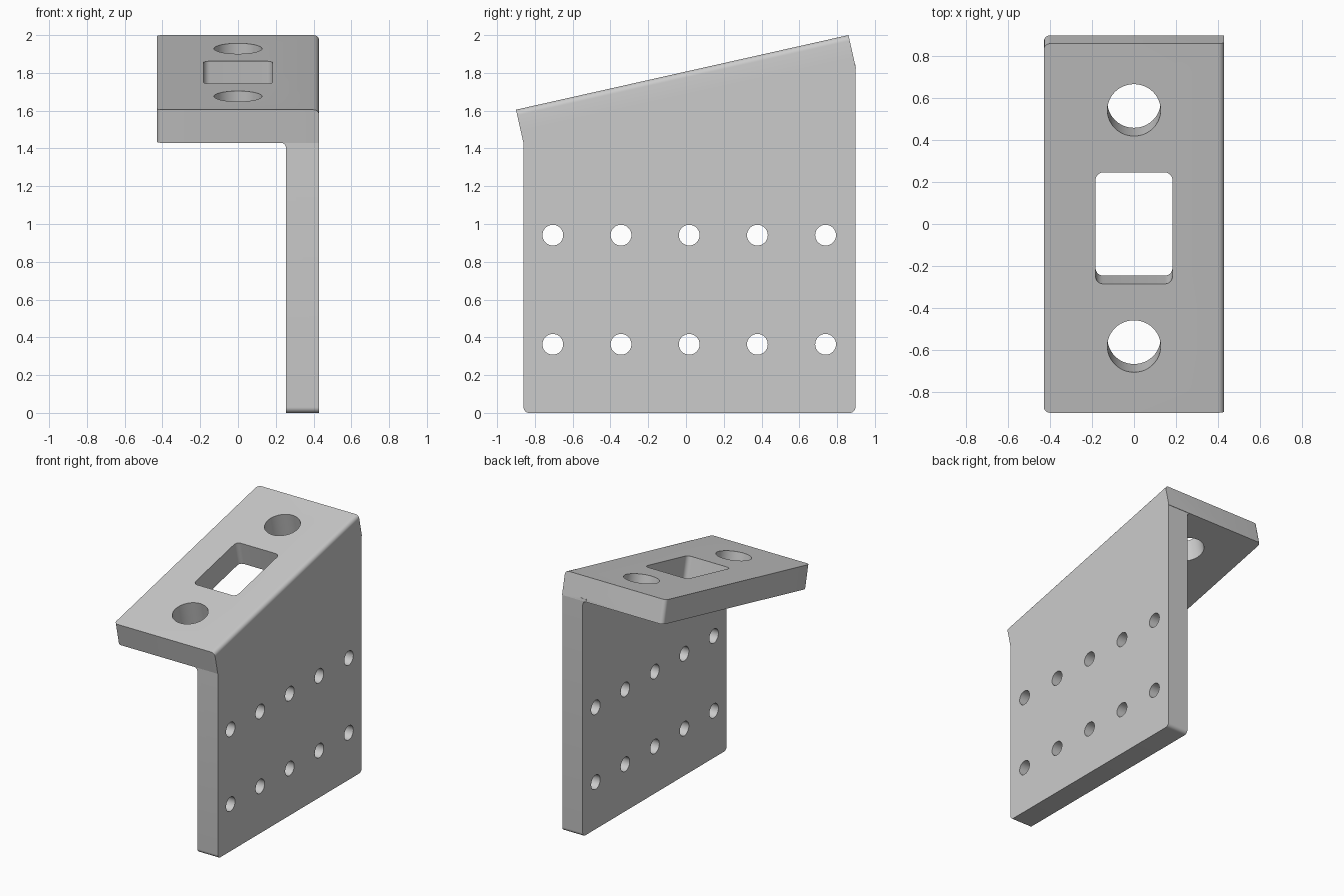
import bpy
import bmesh
from math import atan2, pi, tan
from mathutils import Matrix, Vector

old = bpy.data.objects.get("Cube")
if old:
    bpy.data.objects.remove(old)

HALF_W, THICK, FILLET = 0.43, 0.18, 0.03
SLOPE = atan2(0.395, 1.76)
INNER_X = HALF_W - 0.175
# Frame of the sloping plate: origin at the middle of its top face
TILT = Matrix.Translation((0, -0.02, 1.8025)) @ Matrix.Rotation(SLOPE, 4, 'X')

grey = bpy.data.materials.new("Grey metal")
grey.use_nodes = True
COLOUR = (0.6, 0.6, 0.6, 1)
grey.diffuse_color = COLOUR
grey.node_tree.nodes["Principled BSDF"].inputs["Base Color"].default_value = COLOUR


def rounded(corners, steps=6):
    """Outline from (u, v, radius) corners, with arcs where radius > 0."""
    out = []
    for i, (u, v, r) in enumerate(corners):
        p = Vector((u, v))
        if not r:
            out.append(p)
            continue
        a = (Vector(corners[i - 1][:2]) - p).normalized()
        b = (Vector(corners[(i + 1) % len(corners)][:2]) - p).normalized()
        reach = r / tan(a.angle(b) / 2)
        centre = p + (a + b).normalized() * (reach ** 2 + r ** 2) ** 0.5
        start = (p + a * reach - centre).normalized()
        end = (p + b * reach - centre).normalized()
        for k in range(steps + 1):
            out.append(centre + start.slerp(end, k / steps) * r)
    return out


def prism(name, points, vector, matrix=None, round_edge=None):
    """Extrude a flat outline along a vector, optionally rounding chosen edges."""
    bm = bmesh.new()
    face = bm.faces.new([bm.verts.new(p) for p in points])
    new = bmesh.ops.extrude_face_region(bm, geom=[face], use_keep_orig=True)["geom"]
    bmesh.ops.translate(bm, vec=vector,
                        verts=[g for g in new if isinstance(g, bmesh.types.BMVert)])
    bmesh.ops.recalc_face_normals(bm, faces=bm.faces)
    if round_edge:
        edges = [e for e in bm.edges if all(round_edge(v.co) for v in e.verts)]
        bmesh.ops.bevel(bm, geom=edges, offset=FILLET, segments=6,
                        profile=0.5, affect='EDGES')
    if matrix:
        bm.transform(matrix)
    mesh = bpy.data.meshes.new(name)
    bm.to_mesh(mesh)
    bm.free()
    mesh.materials.append(grey)
    obj = bpy.data.objects.new(name, mesh)
    bpy.context.collection.objects.link(obj)
    return obj


def combine(target, tool, operation):
    """Apply a boolean and remove the tool object."""
    mod = target.modifiers.new(operation, 'BOOLEAN')
    mod.operation, mod.solver, mod.object = operation, 'EXACT', tool
    bpy.context.view_layer.objects.active = target
    bpy.ops.object.modifier_apply(modifier=mod.name)
    bpy.data.objects.remove(tool)


def circle(radius, sides=48):
    turn = 2 * pi / sides
    return [Matrix.Rotation(k * turn, 2) @ Vector((radius, 0)) for k in range(sides)]


# Sloping top plate, its outer long edge rounded
L = 0.902
plan = rounded([(-HALF_W, -L, FILLET), (HALF_W, -L, 0),
                (HALF_W, L, 0), (-HALF_W, L, FILLET)])
bracket = prism("bracket", [(p.x, p.y, 0) for p in plan], (0, 0, -THICK), TILT,
                lambda co: co.x > HALF_W - 0.001 and co.z > -0.001)

# Side wall, running a little way up into the plate
front, back = -0.86, 0.897
side = rounded([(front, 0, FILLET), (back, 0, FILLET), (back, 1.825, 0),
                (0.87, 1.88, 0), (front, 1.5, 0)])
wall = prism("side_wall", [(INNER_X, p.x, p.y) for p in side],
             (HALF_W - INNER_X, 0, 0))
combine(bracket, wall, 'UNION')

# Inside fillet between wall and plate
rise = (back - front) * tan(SLOPE)
z0 = 1.43
web = rounded([(INNER_X - FILLET, z0, 0), (INNER_X, z0, FILLET - 0.001),
               (INNER_X, z0 - FILLET, 0)])
web += [Vector((INNER_X + 0.02, z0 - FILLET)), Vector((INNER_X + 0.02, z0 + 0.02)),
        Vector((INNER_X - FILLET, z0 + 0.02))]
fillet = prism("inner_fillet", [(p.x, front, p.y) for p in web],
               (0, back - front, rise))
combine(bracket, fillet, 'UNION')

# Two round holes and a rounded window through the plate
for y in (-0.577, 0.577):
    hole = prism("plate_hole", [(p.x, p.y + y, 0.1) for p in circle(0.127)],
                 (0, 0, -0.4), TILT)
    combine(bracket, hole, 'DIFFERENCE')
w, h, r = 0.183, 0.272, 0.035
window = rounded([(-w, -h, r), (w, -h, r), (w, h, r), (-w, h, r)])
combine(bracket, prism("plate_window", [(p.x, p.y, 0.1) for p in window],
                       (0, 0, -0.4), TILT), 'DIFFERENCE')

# Two rows of five screw holes through the wall
for z in (0.363, 0.941):
    for i in range(5):
        y = 0.017 + (i - 2) * 0.361
        hole = prism("screw_hole", [(0.1, p.x + y, p.y + z) for p in circle(0.055, 32)],
                     (0.5, 0, 0))
        combine(bracket, hole, 'DIFFERENCE')

bpy.ops.object.select_all(action='DESELECT')
bracket.select_set(True)
bpy.context.view_layer.objects.active = bracket
bpy.ops.object.shade_smooth_by_angle(angle=pi / 6)
